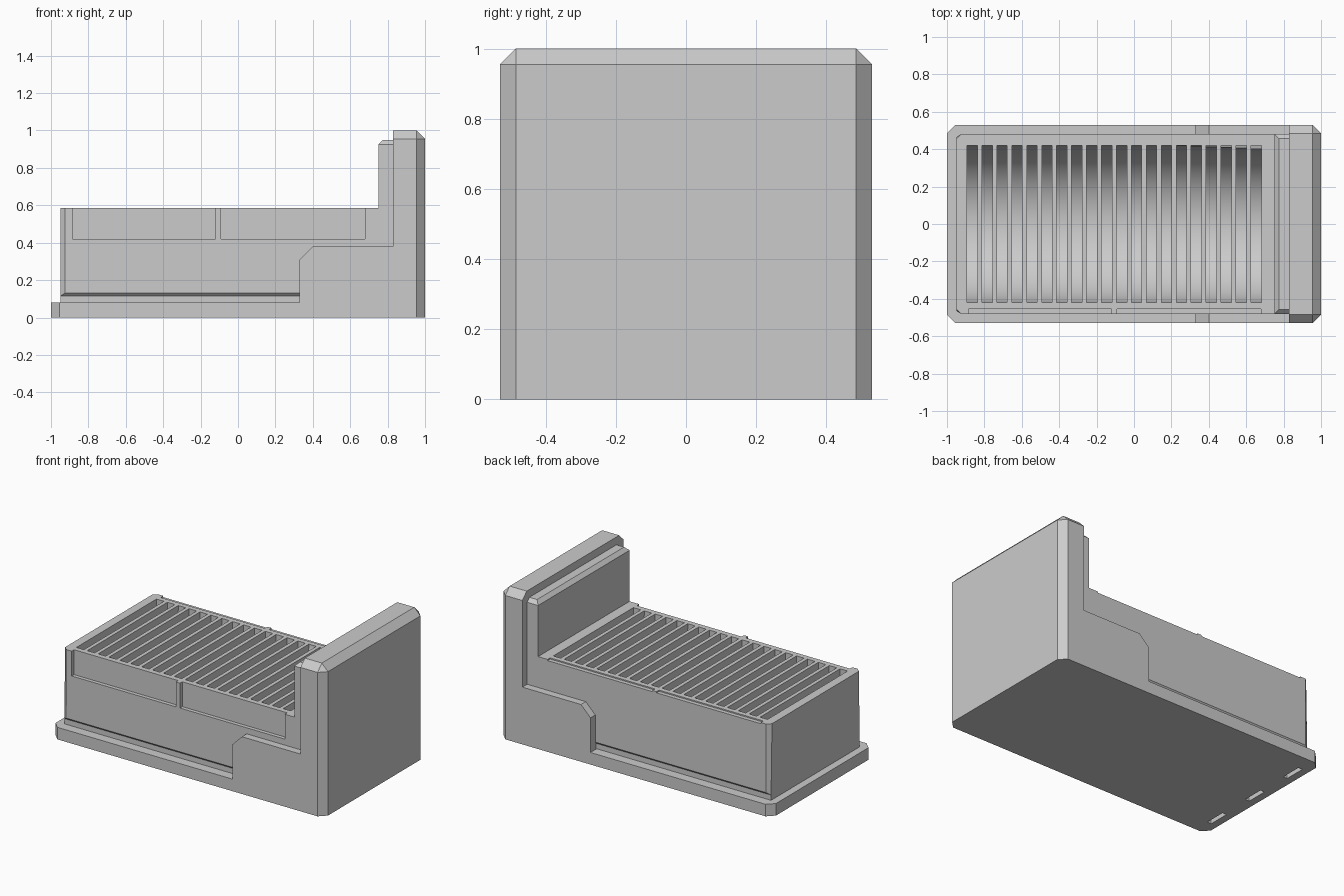
import bpy, bmesh, math

if "Cube" in bpy.data.objects:
    bpy.data.objects.remove(bpy.data.objects["Cube"], do_unlink=True)

grey = bpy.data.materials.new("plain_grey")
grey.use_nodes = True
COLOUR = (0.6, 0.6, 0.6, 1)
grey.diffuse_color = COLOUR
grey.node_tree.nodes["Principled BSDF"].inputs["Base Color"].default_value = COLOUR


def prism(bm, points, axis, lo, hi):
    """Extrude a closed 2D profile along x or y."""
    def place(p, t):
        return (t, p[0], p[1]) if axis == "x" else (p[0], t, p[1])
    a = [bm.verts.new(place(p, lo)) for p in points]
    b = [bm.verts.new(place(p, hi)) for p in points]
    faces = [bm.faces.new(a), bm.faces.new(b[::-1])]
    n = len(points)
    for i in range(n):
        j = (i + 1) % n
        faces.append(bm.faces.new((a[j], a[i], b[i], b[j])))
    bmesh.ops.recalc_face_normals(bm, faces=faces)


def box(bm, x0, x1, y0, y1, z0, z1):
    prism(bm, [(x0, z0), (x1, z0), (x1, z1), (x0, z1)], "y", y0, y1)


def chamfer(bm, width, rule):
    """Cut flat chamfers on edges whose midpoint and direction match a rule."""
    edges = []
    for e in bm.edges:
        a, b = e.verts[0].co, e.verts[1].co
        if rule((a + b) / 2, abs(a.z - b.z) > 0.01):
            edges.append(e)
    bmesh.ops.bevel(bm, geom=edges, offset=width, segments=1, affect='EDGES')


def finish(bm, name):
    mesh = bpy.data.meshes.new(name)
    bm.to_mesh(mesh)
    bm.free()
    mesh.materials.append(grey)
    ob = bpy.data.objects.new(name, mesh)
    bpy.context.collection.objects.link(ob)
    return ob


def cut(ob, cutter):
    mod = ob.modifiers.new("cut", 'BOOLEAN')
    mod.object = cutter
    mod.solver = 'EXACT'
    bpy.ops.object.select_all(action='DESELECT')
    bpy.context.view_layer.objects.active = ob
    ob.select_set(True)
    bpy.ops.object.modifier_apply(modifier=mod.name)
    bpy.data.objects.remove(cutter, do_unlink=True)


def near(a, b):
    return abs(a - b) < 0.005


# Base tray with stepped arms and tall end wall
bm = bmesh.new()
prism(bm, [(-1, 0), (1, 0), (1, 1), (.83, 1), (.83, .38), (.4, .38),
           (.33, .31), (.33, .08), (-1, .08)], "y", -.53, .53)
chamfer(bm, .045, lambda m, vertical: (vertical and near(abs(m.x), 1)) or
        (near(m.z, 1) and (near(m.x, 1) or near(abs(m.y), .53))))
base = finish(bm, "base_and_end_wall")

# Space for the body between the arms, and three slots underneath
bm = bmesh.new()
box(bm, .3, .8, -.475, .475, .081, .7)
for y in (-.35, 0, .35):
    box(bm, -.95, -.92, y - .07, y + .07, -.1, .05)
cut(base, finish(bm, "base_cutter"))

# Main body with an undercut along its lower sides
bm = bmesh.new()
prism(bm, [(-.465, .07), (.465, .07), (.465, .115), (.48, .13), (.48, .585),
           (-.48, .585), (-.48, .13), (-.465, .115)], "x", -.95, .84)
chamfer(bm, .025, lambda m, vertical: vertical and near(m.x, -.95)
        and near(abs(m.y), .48))
body = finish(bm, "slotted_body")

# Round-bottomed slots across the top
bm = bmesh.new()
COUNT, ARC = 20, 32
for i in range(COUNT):
    x = -.865 + i * 1.518 / (COUNT - 1)
    shift = max(0, x - .2) * .02
    r = .42 - shift
    profile = [(.42, .65), (.42, .56)]
    for k in range(ARC + 1):
        t = math.pi * k / ARC
        profile.append((r * math.cos(t) - shift, .555 - r * math.sin(t)))
    profile += [(-.42, .56), (-.42, .65)]
    prism(bm, profile, "x", x - .0275, x + .0275)

# Side recesses: deep at the front, shallow edge notches at the back
for x0, x1 in ((-.885, -.12), (-.09, .68)):
    box(bm, x0, x1, -.6, -.455, .42, .7)
    box(bm, x0, x1, .453, .6, .577, .7)
cut(body, finish(bm, "body_cutter"))

# Raised panel in front of the end wall
bm = bmesh.new()
box(bm, .75, .84, -.48, .48, .585, .948)
chamfer(bm, .024, lambda m, vertical: near(m.z, .948) and
        (near(m.x, .75) or near(abs(m.y), .48)))
finish(bm, "raised_panel")

# Smooth slot floors with sharp edges
bpy.ops.object.select_all(action='DESELECT')
body.select_set(True)
bpy.context.view_layer.objects.active = body
bpy.ops.object.shade_smooth_by_angle(angle=math.radians(30))
